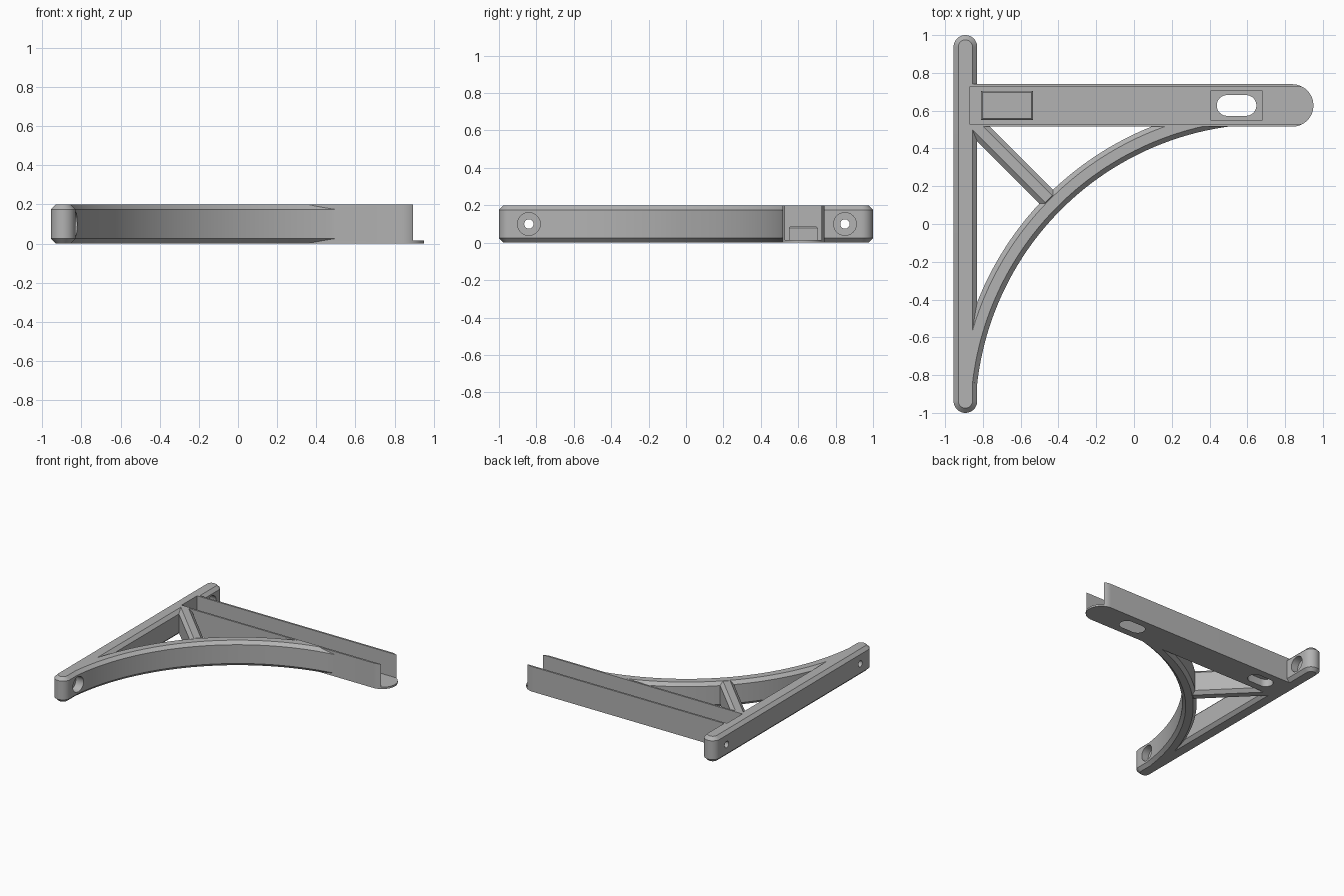
import bpy, bmesh
from math import sin, cos, pi, radians
from mathutils import Matrix

cube = bpy.data.objects.get("Cube")
if cube:
    bpy.data.objects.remove(cube)

HEIGHT, CHAMFER, WALL = 0.2, 0.025, 0.015
ARM_Y, ARM_R = 0.6275, 0.1125

grey = bpy.data.materials.new("bracket grey")
grey.use_nodes = True
grey.diffuse_color = (0.45, 0.45, 0.45, 1)
grey.node_tree.nodes["Principled BSDF"].inputs["Base Color"].default_value = grey.diffuse_color


def make_object(name, bm):
    bmesh.ops.recalc_face_normals(bm, faces=bm.faces)
    mesh = bpy.data.meshes.new(name)
    bm.to_mesh(mesh)
    bm.free()
    mesh.materials.append(grey)
    obj = bpy.data.objects.new(name, mesh)
    bpy.context.collection.objects.link(obj)
    return obj


def prism(name, outline, z0, z1, chamfer=0, top_only=False):
    """Extrude a flat outline and chamfer its horizontal rims."""
    bm = bmesh.new()
    base = bm.faces.new([bm.verts.new((x, y, z0)) for x, y in outline])
    ext = bmesh.ops.extrude_face_region(bm, geom=[base], use_keep_orig=True)
    verts = [v for v in ext["geom"] if isinstance(v, bmesh.types.BMVert)]
    bmesh.ops.translate(bm, verts=verts, vec=(0, 0, z1 - z0))
    if chamfer:
        rims = [e for e in bm.edges if abs(e.verts[0].co.z - e.verts[1].co.z) < 1e-5
                and (not top_only or e.verts[0].co.z > z1 - 1e-4)]
        bmesh.ops.recalc_face_normals(bm, faces=bm.faces)
        bmesh.ops.bevel(bm, geom=rims, offset=chamfer, segments=1, affect='EDGES')
    return make_object(name, bm)


def arc(cx, cy, r, a0, a1, n):
    steps = [radians(a0 + (a1 - a0) * i / n) for i in range(n + 1)]
    return [(cx + r * cos(a), cy + r * sin(a)) for a in steps]


def box(x0, x1, y0, y1):
    return [(x0, y0), (x1, y0), (x1, y1), (x0, y1)]


def cylinder(name, r, depth, centre, along_x=False):
    bm = bmesh.new()
    turn = Matrix.Rotation(pi / 2, 4, 'Y') if along_x else Matrix()
    bmesh.ops.create_cone(bm, cap_ends=True, segments=32, radius1=r, radius2=r,
                          depth=depth, matrix=Matrix.Translation(centre) @ turn)
    return make_object(name, bm)


def combine(target, tool, operation):
    mod = target.modifiers.new(operation.lower(), 'BOOLEAN')
    mod.operation, mod.object, mod.solver = operation, tool, 'EXACT'
    bpy.context.view_layer.objects.active = target
    bpy.ops.object.modifier_apply(modifier=mod.name)
    bpy.data.objects.remove(tool)


# Wall bar with rounded ends
bar_x, bar_r = -0.8925, 0.0625
bracket = prism("shelf_bracket",
                arc(bar_x, 1 - bar_r, bar_r, 0, 180, 20) + arc(bar_x, bar_r - 1, bar_r, 180, 360, 20),
                0, HEIGHT, CHAMFER)

# Curved brace
centre = (0.71, -1.02)
brace = prism("curved_brace", arc(*centre, 1.55, 94, 174, 64) + arc(*centre, 1.655, 174, 94, 64),
              0, HEIGHT, CHAMFER)
combine(bracket, brace, 'UNION')

# Diagonal strut from the corner to the brace
strut = prism("diagonal_strut", box(-0.05, 0.56, -0.051, 0.051), 0, HEIGHT, CHAMFER)
strut.data.transform(Matrix.Translation((-0.83, 0.51, 0)) @ Matrix.Rotation(-pi / 4, 4, 'Z'))
combine(bracket, strut, 'UNION')

# Shelf arm with a rounded tip, hollowed into a channel
arm = prism("shelf_arm", [(-0.89, ARM_Y + ARM_R), (-0.89, ARM_Y - ARM_R)]
            + arc(0.8375, ARM_Y, ARM_R, -90, 90, 32), 0, HEIGHT)
combine(bracket, arm, 'UNION')
inner = ARM_R - WALL
channel = prism("channel", box(-0.87, 1.1, ARM_Y - inner, ARM_Y + inner), WALL, 0.3)
combine(bracket, channel, 'DIFFERENCE')

# Screw pads on the channel floor, slotted from below
for x in (-0.672, 0.543):
    pad = prism("screw_pad", box(x - 0.137, x + 0.137, ARM_Y - 0.077, ARM_Y + 0.077),
                0.005, 0.087, 0.008, top_only=True)
    combine(bracket, pad, 'UNION')
    slot = prism("slot", arc(x + 0.05, ARM_Y, 0.055, -90, 90, 16)
                 + arc(x - 0.05, ARM_Y, 0.055, 90, 270, 16), -0.05, 0.06)
    combine(bracket, slot, 'DIFFERENCE')
    for side in (-0.05, 0.05):
        dimple = cylinder("dimple", 0.024, 0.02, (x + side, ARM_Y, 0.092))
        combine(bracket, dimple, 'DIFFERENCE')

# Counterbored wall screw holes
for y in (-0.84, 0.85):
    combine(bracket, cylinder("screw_hole", 0.025, 0.4, (bar_x, y, 0.1), True), 'DIFFERENCE')
    combine(bracket, cylinder("counterbore", 0.061, 0.2, (-0.79, y, 0.1), True), 'DIFFERENCE')

bpy.ops.object.select_all(action='DESELECT')
bracket.select_set(True)
bpy.context.view_layer.objects.active = bracket
bpy.ops.object.shade_smooth_by_angle(angle=radians(25))
